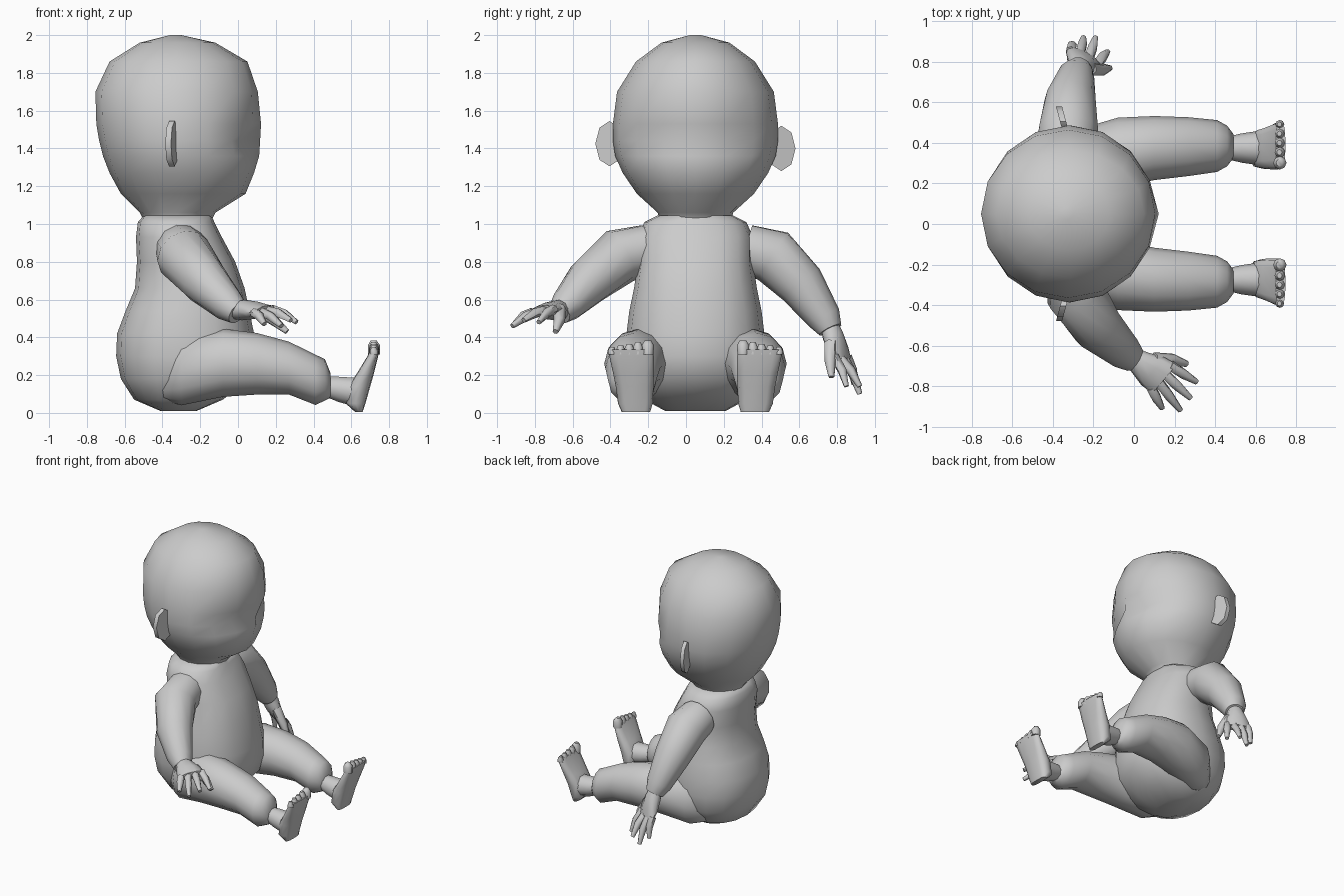
import bpy, bmesh, math
from mathutils import Vector as V

if "Cube" in bpy.data.objects:
    bpy.data.objects.remove(bpy.data.objects["Cube"])

CY = 0.05  # the body's plane of symmetry


def power(c, p):
    return math.copysign(abs(c) ** p, c)


def finish(name, bm):
    bmesh.ops.recalc_face_normals(bm, faces=bm.faces)
    me = bpy.data.meshes.new(name)
    bm.to_mesh(me)
    bm.free()
    ob = bpy.data.objects.new(name, me)
    bpy.context.collection.objects.link(ob)
    bpy.ops.object.select_all(action='DESELECT')
    ob.select_set(True)
    bpy.context.view_layer.objects.active = ob
    bpy.ops.object.shade_smooth_by_angle(angle=math.radians(60))
    return ob


def add_loft(bm, rings, n, p=1.0):
    """Skin rings given as (centre, half axis, half axis) and cap both ends."""
    loops = []
    for c, u, v in rings:
        loops.append([bm.verts.new(V(c) + V(u) * power(math.cos(a), p) + V(v) * power(math.sin(a), p))
                      for a in (2 * math.pi * i / n for i in range(n))])
    for a, b in zip(loops, loops[1:]):
        for i in range(n):
            j = (i + 1) % n
            bm.faces.new((a[i], a[j], b[j], b[i]))
    bm.faces.new(loops[0])
    bm.faces.new(loops[-1])
    return loops


def level(rows, y=CY):
    """Horizontal rings from (z, x min, x max, half width in y)."""
    return [((((a + b) / 2), y, z), ((b - a) / 2, 0, 0), (0, w, 0)) for z, a, b, w in rows]


def tube(points, radii, ref=V((0.3, 0.1, 1))):
    """Round rings following a path."""
    pts, out = [V(q) for q in points], []
    for i, q in enumerate(pts):
        t = (pts[min(i + 1, len(pts) - 1)] - pts[max(i - 1, 0)]).normalized()
        u = t.cross(ref).normalized()
        out.append((q, u * radii[i], u.cross(t) * radii[i]))
    return out


# head, with dented eye sockets and a slight nose ridge
bm = bmesh.new()
head = add_loft(bm, level([
    (1.02, -.50, -.14, .19), (1.06, -.52, -.12, .20), (1.16, -.62, .04, .31),
    (1.27, -.68, .085, .385), (1.36, -.715, .10, .425), (1.44, -.735, .105, .437),
    (1.53, -.75, .11, .437), (1.70, -.755, .105, .415), (1.86, -.68, .05, .315),
    (1.96, -.52, -.12, .18), (2.0, -.36, -.30, .03)]), 16)
for k in (1, -1):
    head[5][k].co.x -= .06
    head[5][2 * k].co.x -= .015
for k in (4, 5, 6):
    head[k][0].co.x += .012
finish("head", bm)

# ears: thin six-sided plates
for name, s, z in (("ear_right", -1, 1.425), ("ear_left", 1, 1.40)):
    bm = bmesh.new()
    y = CY + s * .455
    add_loft(bm, [((-.365 + d, y, z), (-.02, s * .075, 0), (0, 0, .12)) for d in (0, .03)], 8)
    finish(name, bm)

# torso
bm = bmesh.new()
add_loft(bm, level([
    (.01, -.41, -.22, .16), (.07, -.55, -.08, .27), (.18, -.62, .06, .35),
    (.30, -.645, .09, .37), (.42, -.64, .085, .365), (.54, -.595, .06, .35),
    (.66, -.545, .035, .325), (.80, -.535, -.015, .305), (.93, -.54, -.085, .305),
    (1.01, -.53, -.125, .27), (1.045, -.50, -.14, .20)]), 16, .85)
finish("torso", bm)

# arms
arms = {
    "arm_right": [(-.30, -.20, .865), (-.285, -.35, .83), (-.18, -.51, .70), (-.05, -.63, .57), (0, -.67, .53)],
    "arm_left": [(-.33, .32, .865), (-.325, .46, .83), (-.315, .61, .68), (-.285, .735, .50), (-.27, .765, .44)]}
for name, path in arms.items():
    bm = bmesh.new()
    add_loft(bm, tube(path, (.135, .15, .127, .09, .065)), 12)
    finish(name, bm)


# hands: flat palm, four fingers and a thumb
def hand(name, wrist, knuckle, side, tips, thumb):
    wrist, knuckle, side = V(wrist), V(knuckle), V(side)
    f = (knuckle - wrist).normalized()
    nor = f.cross(side).normalized()
    if nor.dot(V((.3, wrist.y, .8))) < 0:
        nor = -nor
    bm = bmesh.new()
    add_loft(bm, [(wrist.lerp(knuckle, t), side * w, nor * h) for t, w, h in
                  ((-.15, .6, .05), (.15, .75, .055), (.6, 1.05, .045), (1, 1.1, .028))], 10)
    for i, tip in enumerate(tips):
        base = knuckle + side * (.85 - .57 * i) - f * .02
        mid = base.lerp(V(tip), .5) + nor * .012
        add_loft(bm, tube([base, mid, tip], (.026, .025, .014)), 6)
    base = wrist.lerp(knuckle, .4) + side * .6
    mid = base.lerp(V(thumb), .55) + side * .15
    add_loft(bm, tube([base, mid, thumb], (.036, .03, .016)), 6)
    finish(name, bm)


hand("hand_right", (.01, -.67, .545), (.15, -.765, .54), (.055, .065, .01),
     [(.31, -.78, .48), (.28, -.86, .49), (.23, -.92, .46), (.14, -.91, .47)], (.26, -.69, .43))
hand("hand_left", (-.27, .77, .43), (-.245, .825, .28), (.075, -.04, .0),
     [(-.13, .85, .14), (-.19, .92, .14), (-.25, .92, .10), (-.31, .89, .15)], (-.12, .77, .19))

# legs and feet, mirrored about the body's centre plane
leg = [(-.40, .17, .22, .08, .10), (-.30, .22, .25, .16, .18), (-.08, .265, .30, .175, .18),
       (.10, .26, .325, .158, .163), (.27, .237, .332, .145, .14), (.41, .175, .335, .128, .133),
       (.46, .175, .335, .10, .11), (.49, .145, .335, .06, .065)]
for tag, s in (("right", -1), ("left", 1)):
    bm = bmesh.new()
    add_loft(bm, [((x, CY + s * o, z), (0, w, 0), (0, 0, h)) for x, z, o, w, h in leg], 12)
    finish("leg_" + tag, bm)

    bm = bmesh.new()
    add_loft(bm, [((x, CY + s * .325, z), (0, w, 0), (0, 0, h)) for x, z, w, h in
                  ((.46, .14, .055, .055), (.53, .125, .072, .07), (.62, .11, .085, .08))], 10)
    sole = []
    for z, a, b, o, w in ((.005, .62, .66, .315, .075), (.05, .57, .675, .318, .092),
                          (.14, .585, .70, .322, .10), (.21, .63, .72, .328, .108),
                          (.30, .685, .742, .338, .118), (.335, .70, .748, .342, .11)):
        sole += level([(z, a, b, w)], CY + s * o)
    add_loft(bm, sole, 12, .7)
    # toes, largest on the inside
    for i in range(5):
        r = (.033, .026, .025, .024, .022)[i]
        y = CY + s * (.252 + .046 * i + (.006 if i else 0))
        top = .382 - .008 * i
        add_loft(bm, [((.72 + d, y, z), (r, 0, 0), (0, r * k, 0)) for d, z, k in
                      ((0, .31, .9), (0, top - .025, 1))] +
                 [((.718, y, top), (r * .5, 0, 0), (0, r * .55, 0))], 8)
    finish("foot_" + tag, bm)
